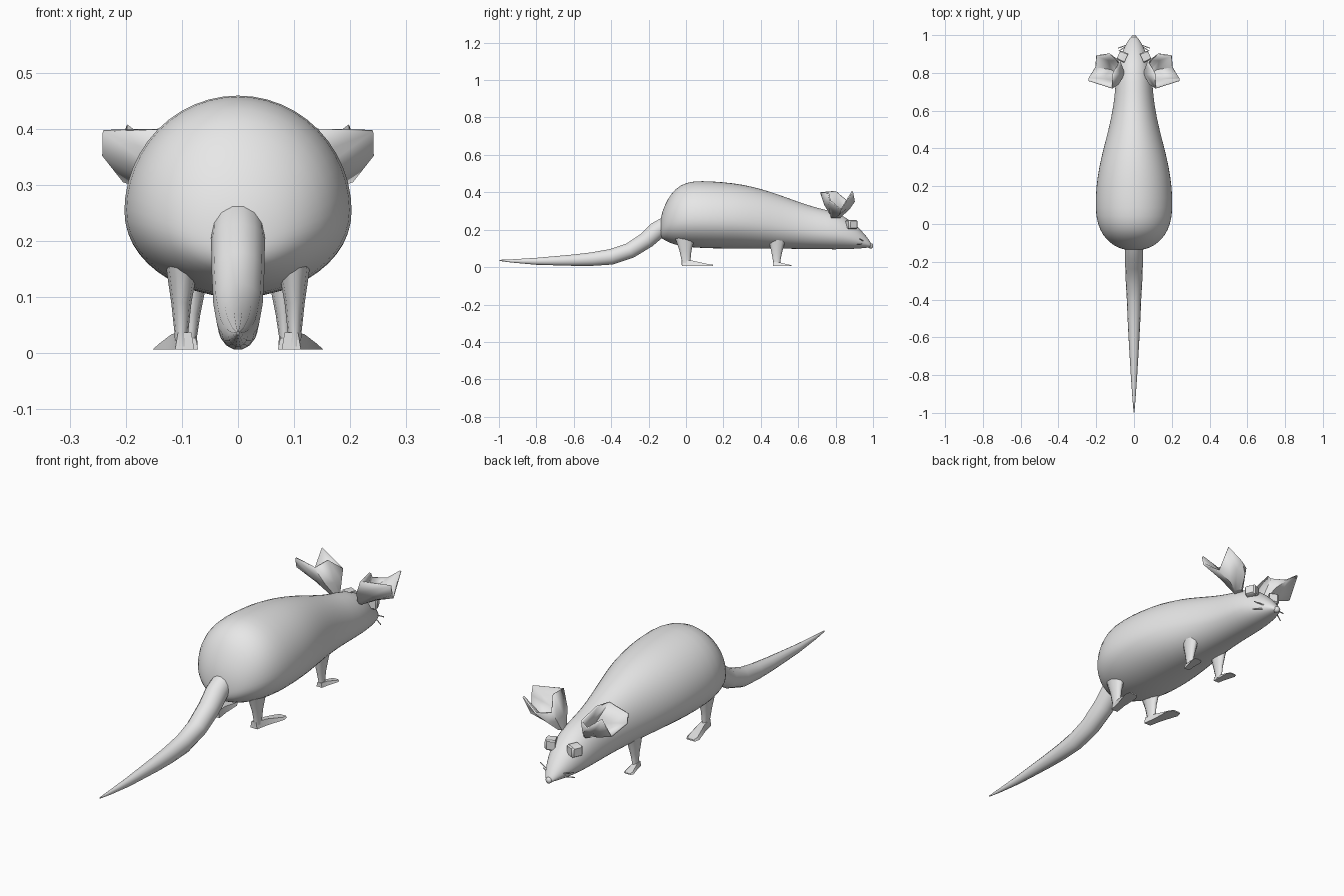
import bpy, math
from mathutils import Vector, Matrix

if "Cube" in bpy.data.objects:
    bpy.data.objects.remove(bpy.data.objects["Cube"])

grey = bpy.data.materials.new("plain_grey")
grey.diffuse_color = (0.8, 0.8, 0.8, 1)
grey.use_nodes = True
grey.node_tree.nodes["Principled BSDF"].inputs["Base Color"].default_value = grey.diffuse_color


def make(name, verts, faces, subdiv=0, angle=60):
    me = bpy.data.meshes.new(name)
    me.from_pydata(verts, [], faces)
    me.materials.append(grey)
    ob = bpy.data.objects.new(name, me)
    bpy.context.collection.objects.link(ob)
    bpy.context.view_layer.objects.active = ob
    for o in bpy.context.selected_objects:
        o.select_set(False)
    ob.select_set(True)
    # consistent outward normals
    bpy.ops.object.mode_set(mode='EDIT')
    bpy.ops.mesh.select_all(action='SELECT')
    bpy.ops.mesh.normals_make_consistent(inside=False)
    bpy.ops.object.mode_set(mode='OBJECT')
    if subdiv:
        ob.modifiers.new("smooth", 'SUBSURF').levels = subdiv
        ob.modifiers["smooth"].render_levels = subdiv
    bpy.ops.object.shade_smooth_by_angle(angle=math.radians(angle))
    return ob


def loft(name, rings, caps=(True, True), subdiv=0, angle=60):
    """Skin a list of equal-length closed rings."""
    n = len(rings[0])
    verts = [tuple(p) for r in rings for p in r]
    faces = [(i * n + j, i * n + (j + 1) % n, (i + 1) * n + (j + 1) % n, (i + 1) * n + j)
             for i in range(len(rings) - 1) for j in range(n)]
    if caps[0]:
        faces.append(tuple(range(n)))
    if caps[1]:
        faces.append(tuple(range(len(verts) - n, len(verts))))
    return make(name, verts, faces, subdiv, angle)


def angles(n):
    return [2 * math.pi * k / n for k in range(n)]


def mirror(points, side):
    return [(side * x, y, z) for x, y, z in points]


# body and head: y, top, bottom, half width
sections = [(-.14, .24, .17, .03), (-.127, .30, .15, .085), (-.1, .362, .135, .128),
            (-.06, .42, .118, .167), (0, .457, .108, .195), (.08, .464, .1, .208),
            (.2, .457, .098, .202), (.3, .444, .098, .187), (.4, .421, .098, .163),
            (.5, .388, .097, .136), (.6, .35, .097, .114), (.7, .317, .095, .101),
            (.8, .297, .094, .095), (.88, .252, .096, .077), (.94, .195, .1, .05),
            (.98, .145, .105, .026), (.993, .122, .108, .013)]
body = []
for y, top, bot, w in sections:
    mid = bot + .42 * (top - bot)
    body.append([(w * math.cos(a), y, mid + math.sin(a) * ((top - mid) if a < math.pi else (mid - bot)))
                 for a in angles(24)])
loft("body", body, subdiv=1)

# tail: y, z, half width, half thickness, tilt of the ring
tail = [(-.08, .24, .046, .05, .9), (-.15, .2, .048, .05, .85), (-.21, .145, .047, .046, .7),
        (-.3, .088, .044, .043, .5), (-.4, .055, .038, .043, .2), (-.5, .043, .034, .037, .08),
        (-.6, .037, .029, .031, .05), (-.8, .031, .017, .019, 0), (-.93, .033, .008, .009, 0),
        (-.998, .036, .002, .003, 0)]
loft("tail", [[(w * math.cos(a), y - t * math.sin(a) * math.sin(tilt), z + t * math.sin(a) * math.cos(tilt))
               for a in angles(14)] for y, z, w, t, tilt in tail])

# nose tip
loft("nose", [[(r * math.cos(a), y, .114 + r * math.sin(a)) for a in angles(10)]
              for y, r in ((.972, .008), (.982, .014), (.994, .014), (1.0, .007))])


def leg(name, rings, side):
    loft(name, [mirror([(x + rx * math.cos(a), y + ry * math.sin(a), z) for a in angles(10)], side)
                for x, y, z, rx, ry in rings])


def foot(name, heel, toe, heel_w, toe_w, h, side):
    """Flat wedge that widens and thins toward the toes."""
    rings = []
    for t, w, top in ((0, heel_w, h), (.35, heel_w * 1.1, h * .9), (.85, toe_w, h * .3), (1, toe_w * .7, h * .2)):
        c = Vector(heel).lerp(Vector(toe), t)
        rings.append(mirror([(c.x - w, c.y, .007), (c.x + w, c.y, .007),
                             (c.x + w * .7, c.y, .007 + top), (c.x - w * .7, c.y, .007 + top)], side))
    loft(name, rings, angle=35)


# ears: funnels whose rim dips on the outer side
ear_rim = [(.2, .893, .403), (.13, .903, .35), (.072, .862, .355), (.105, .8, .408),
           (.115, .717, .4), (.241, .757, .395), (.242, .767, .352), (.205, .83, .305)]
ear_mid = [(.135, .87, .32), (.09, .875, .31), (.064, .84, .31), (.064, .79, .32),
           (.08, .74, .33), (.145, .76, .325), (.155, .78, .305), (.13, .82, .28)]
ear_root = [(.068 + .018 * math.cos(a), .8 + .024 * math.sin(a), .262)
            for a in (math.pi / 4 * (k + 1) for k in range(8))]

for side, word in ((1, "right"), (-1, "left")):
    leg("hind_leg_" + word, [(.1, -.005, .21, .036, .075), (.1, -.005, .145, .027, .052),
                             (.101, -.003, .09, .018, .034), (.101, 0, .035, .012, .025),
                             (.1, 0, .012, .014, .024)], side)
    foot("hind_foot_" + word, (.095, -.022, 0), (.125, .145, 0), .017, .031, .03, side)
    leg("front_leg_" + word, [(.085, .49, .2, .034, .06), (.08, .487, .13, .025, .043),
                              (.082, .485, .07, .015, .028), (.084, .485, .03, .011, .02),
                              (.084, .486, .012, .012, .02)], side)
    foot("front_foot_" + word, (.085, .465, 0), (.1, .565, 0), .014, .024, .02, side)

    ear = loft("ear_" + word, [mirror(r, side) for r in (ear_root, ear_mid, ear_rim)],
               caps=(True, False), angle=40)
    shell = ear.modifiers.new("thickness", 'SOLIDIFY')
    shell.thickness = .008

    # boxy eye set into the cheek
    turn = Matrix.Rotation(math.radians(25 * side), 3, 'Z')
    eye = []
    for d, s in ((-.025, .026), (.012, .026), (.02, .02)):
        ring = [Vector((side * d, s * u, s * v)) for u, v in
                ((1, .7), (.8, .9), (-.8, .9), (-1, .7), (-1, -.7), (-.8, -.9), (.8, -.9), (1, -.7))]
        eye.append([turn @ p + Vector((side * .064, .888, .228)) for p in ring])
    loft("eye_" + word, eye, angle=35)

    # whiskers
    for k, (z, end) in enumerate(((.135, (.085, .93, .15)), (.125, (.08, .915, .12)))):
        a, b = Vector((.02, .955, z)), Vector(end)
        q = (b - a).to_track_quat('Z', 'Y')
        loft(f"whisker_{word}_{k}",
             [mirror([p + q @ Vector((.0025 * math.cos(t), .0025 * math.sin(t), 0)) for t in angles(5)], side)
              for p in (a, b)])
